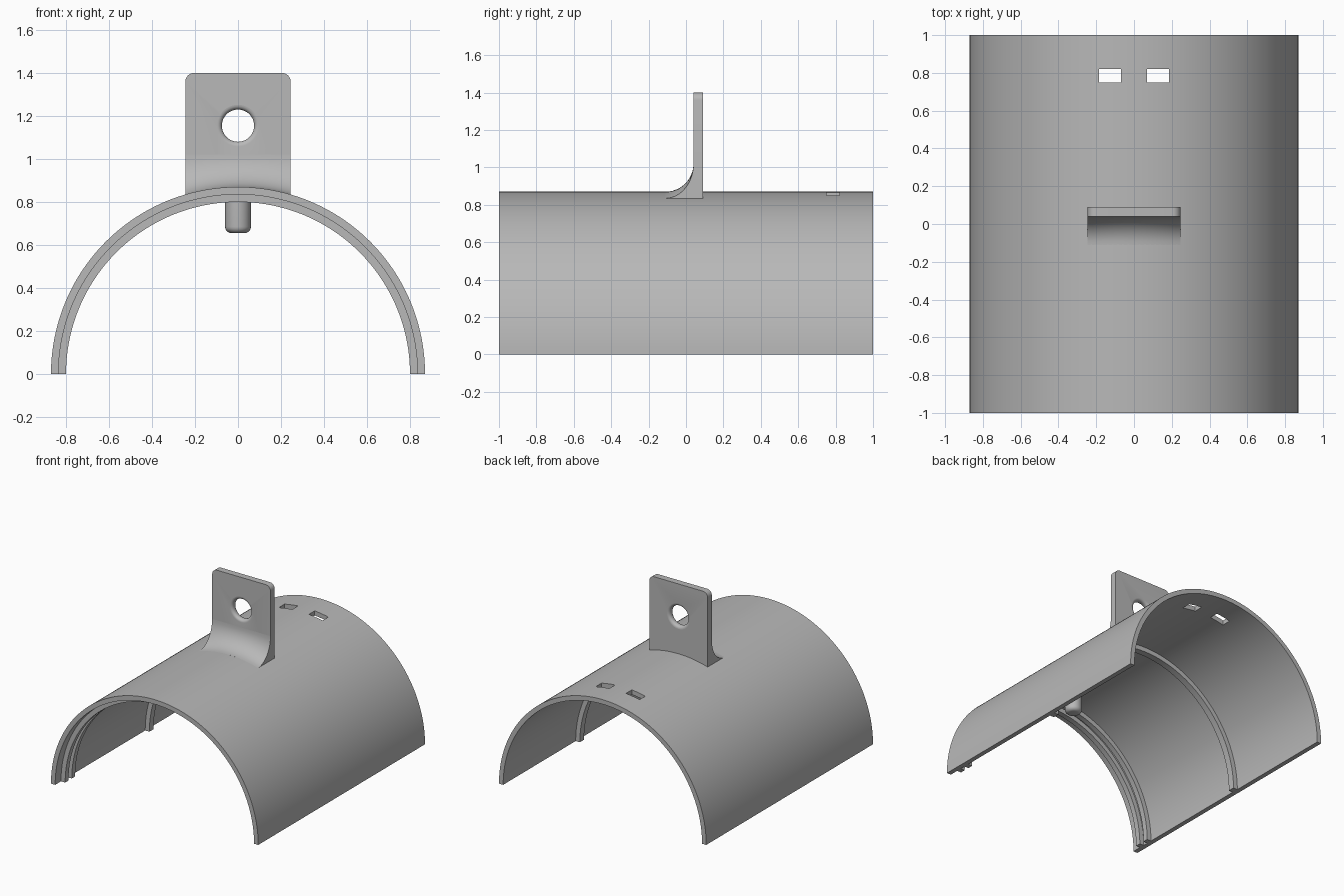
import bpy, bmesh
from math import sin, cos, pi, sqrt, radians
from mathutils import Matrix

cube = bpy.data.objects.get("Cube")
if cube:
    bpy.data.objects.remove(cube, do_unlink=True)

grey = bpy.data.materials.new("plain grey")
grey.use_nodes = True
grey.diffuse_color = (0.48, 0.48, 0.48, 1)
grey.node_tree.nodes["Principled BSDF"].inputs["Base Color"].default_value = (0.48, 0.48, 0.48, 1)

OUTER, INNER, RIB = 0.87, 0.835, 0.80


def finish(name, bm):
    bmesh.ops.recalc_face_normals(bm, faces=bm.faces)
    mesh = bpy.data.meshes.new(name)
    bm.to_mesh(mesh)
    bm.free()
    obj = bpy.data.objects.new(name, mesh)
    bpy.context.collection.objects.link(obj)
    mesh.materials.append(grey)
    return obj


def activate(obj):
    bpy.ops.object.select_all(action='DESELECT')
    obj.select_set(True)
    bpy.context.view_layer.objects.active = obj


def smooth(obj):
    activate(obj)
    bpy.ops.object.shade_smooth_by_angle(angle=radians(30))


def loft(name, sections):
    """Closed solid skinned through equal-length cross-sections."""
    bm = bmesh.new()
    rows = [[bm.verts.new(p) for p in s] for s in sections]
    n = len(rows[0])
    for a, b in zip(rows, rows[1:]):
        for i in range(n):
            bm.faces.new((a[i], a[(i + 1) % n], b[(i + 1) % n], b[i]))
    bm.faces.new(rows[0])
    bm.faces.new(rows[-1])
    return finish(name, bm)


def half_ring(name, r_in, r_out, y0, y1, steps=96):
    corners = [(r_in, y0), (r_out, y0), (r_out, y1), (r_in, y1)]
    angles = [pi * i / steps for i in range(steps + 1)]
    return loft(name, [[(r * cos(a), y, r * sin(a)) for r, y in corners] for a in angles])


def lathe(name, profile, matrix, steps=48):
    """Solid of revolution from (radius, height) pairs."""
    angles = [2 * pi * i / steps for i in range(steps)]
    return loft(name, [[matrix @ Matrix.Translation((r * cos(a), r * sin(a), h)).translation
                        for a in angles] for r, h in profile])


def cut(target, cutter):
    mod = target.modifiers.new("cut", 'BOOLEAN')
    mod.operation, mod.solver, mod.object = 'DIFFERENCE', 'EXACT', cutter
    activate(target)
    bpy.ops.object.modifier_apply(modifier=mod.name)
    bpy.data.objects.remove(cutter, do_unlink=True)


# Half-pipe shell with two rectangular slots
shell = half_ring("shell", INNER, OUTER, -1, 1)
for side in (-1, 1):
    bm = bmesh.new()
    bmesh.ops.create_cube(bm, size=1, matrix=Matrix.Translation((side * 0.127, 0.785, 0.85))
                          @ Matrix.Diagonal((0.114, 0.07, 0.3, 1)))
    cut(shell, finish("slot_cutter", bm))
smooth(shell)

# Inner ribs
for name, y0, y1 in (("front_rib", -0.93, -0.89), ("second_rib", -0.85, -0.81),
                     ("middle_rib", 0.08, 0.13)):
    smooth(half_ring(name, RIB, INNER, y0, y1))

# Locating peg with rounded tip
tip = [(0.03 + 0.03 * sin(t * pi / 12), 0.685 - 0.03 * cos(t * pi / 12)) for t in range(7)]
smooth(lathe("peg", tip + [(0.06, 0.845)], Matrix.Translation((0, -0.66, 0)), 32))

# Upright tab: rounded top corners, bottom following the shell
HALF, TOP, ROUND = 0.245, 1.40, 0.04
FRONT, BACK = 0.04, 0.09
xs = [HALF * (i / 10 - 1) for i in range(21)]
outline = [(x, sqrt(0.86 ** 2 - x * x)) for x in xs]
for side, start in ((1, 0), (-1, pi / 2)):
    for i in range(7):
        a = start + i * pi / 12
        outline.append((side * (HALF - ROUND) + ROUND * cos(a), TOP - ROUND + ROUND * sin(a)))
tab = loft("tab", [[(x, y, z) for x, z in outline] for y in (FRONT, BACK)])

# Hole with rounded rims
MID, REACH, EASE = (FRONT + BACK) / 2, (BACK - FRONT) / 2, 0.022
rim = [(0.075 + EASE * (1 - cos(i * pi / 12)), REACH - EASE + EASE * sin(i * pi / 12))
       for i in range(7)]
rim.append((rim[-1][0], 0.1))
hole = [(r, -h) for r, h in reversed(rim)] + rim
cut(tab, lathe("hole_cutter", hole, Matrix.Translation((0, MID, 1.155)) @ Matrix.Rotation(pi / 2, 4, 'X')))
smooth(tab)

# Concave fillet joining tab and shell
sections = []
for x in xs:
    base = sqrt(OUTER ** 2 - x * x)
    rise, run = 1.02 - base, 0.15
    arc = [(x, FRONT - run * (1 - sin(i * pi / 24)), base + rise * (1 - cos(i * pi / 24)))
           for i in range(13)]
    sections.append(arc + [(x, FRONT + 0.005, 1.02), (x, FRONT + 0.005, base - 0.01),
                           (x, FRONT - run, base - 0.01)])
smooth(loft("tab_fillet", sections))
